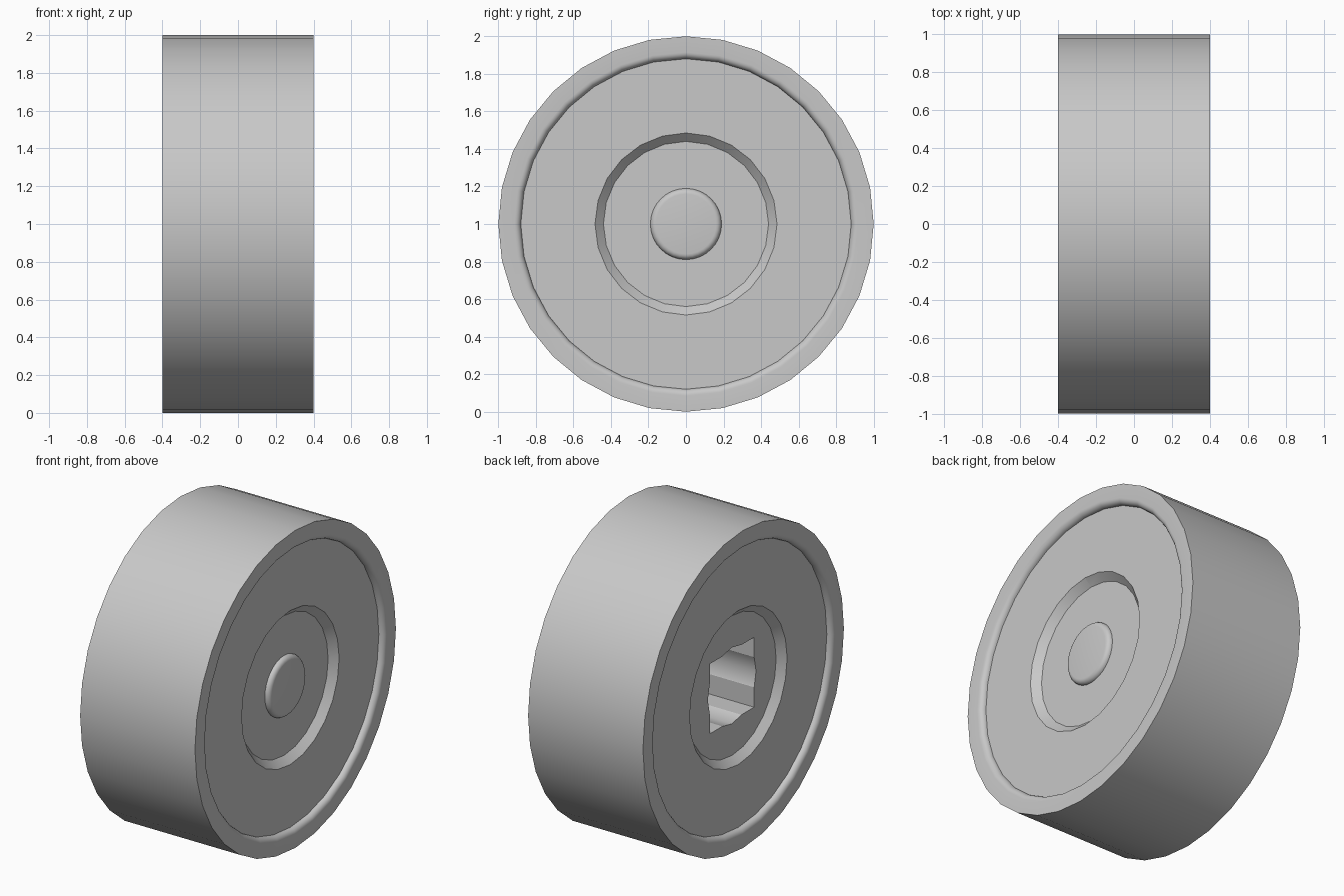
import bpy
import bmesh
from math import pi, sin, cos, radians
from mathutils import Matrix, Vector

cube = bpy.data.objects.get("Cube")
if cube:
    bpy.data.objects.remove(cube, do_unlink=True)

HALF = 0.4          # half width of the wheel
WEB = HALF - 0.035  # side panel
HUB = HALF - 0.08   # recessed hub floor
UP = Vector((0, 0, 1))

grey = bpy.data.materials.new("light grey")
grey.use_nodes = True
grey.diffuse_color = (0.58, 0.58, 0.58, 1)
grey.node_tree.nodes["Principled BSDF"].inputs["Base Color"].default_value = grey.diffuse_color


def finish(name, bm):
    bmesh.ops.recalc_face_normals(bm, faces=bm.faces)
    mesh = bpy.data.meshes.new(name)
    bm.to_mesh(mesh)
    bm.free()
    mesh.materials.append(grey)
    obj = bpy.data.objects.new(name, mesh)
    bpy.context.collection.objects.link(obj)
    return obj


def lathe(name, profile, sides):
    """Revolve (x, radius) points about the axle and cap both ends."""
    bm = bmesh.new()
    rings = []
    for x, r in profile:
        rings.append([bm.verts.new((x, r * sin(2 * pi * i / sides), UP.z + r * cos(2 * pi * i / sides)))
                      for i in range(sides)])
    for a, b in zip(rings, rings[1:]):
        for i in range(sides):
            j = (i + 1) % sides
            bm.faces.new((a[i], a[j], b[j], b[i]))
    bm.faces.new(rings[0])
    bm.faces.new(rings[-1])
    return finish(name, bm)


def cut(target, cutter):
    mod = target.modifiers.new("cut", 'BOOLEAN')
    mod.operation = 'DIFFERENCE'
    mod.solver = 'EXACT'
    mod.object = cutter
    bpy.context.view_layer.objects.active = target
    bpy.ops.object.modifier_apply(modifier=mod.name)
    bpy.data.objects.remove(cutter, do_unlink=True)


# Wheel body: flat rim with a rounded lip running down to the side panel
lip = 0.035
end = [(WEB, 0.88)]
for k in range(7):
    a = radians(15 * k)
    end.append((WEB + lip * sin(a), 0.88 + lip * (1 - cos(a))))
end = end[1:] + [(HALF, 1.0)]
wheel = lathe("wheel_body", [(-x, r) for x, r in end] + end[::-1], 32)

# Bevelled hub recess on each side
for s in (-1, 1):
    cut(wheel, lathe("hub_cutter", [(s * HUB, 0.44), (s * WEB, 0.485), (s * HALF, 0.52)], 24))

# Axle socket on the right side: square hole with a slightly wider round bore
bm = bmesh.new()
bmesh.ops.create_cube(bm, size=1, matrix=Matrix.Translation((-0.15, 0, 1)) @ Matrix.Diagonal((0.7, 0.44, 0.44, 1)))
cut(wheel, finish("socket_cutter", bm))
cut(wheel, lathe("bore_cutter", [(-0.5, 0.24), (0.2, 0.24)], 16))

# Rounded axle cap on the left side
r = 0.03
cap = [(HUB - 0.02, 0.19)]
cap += [(HUB + r * sin(radians(18 * k)), 0.19 - r * (1 - cos(radians(18 * k)))) for k in range(6)]
axle_cap = lathe("axle_cap", cap, 32)

for obj in (wheel, axle_cap):
    bpy.ops.object.select_all(action='DESELECT')
    obj.select_set(True)
    bpy.context.view_layer.objects.active = obj
    bpy.ops.object.shade_smooth_by_angle(angle=radians(30))
